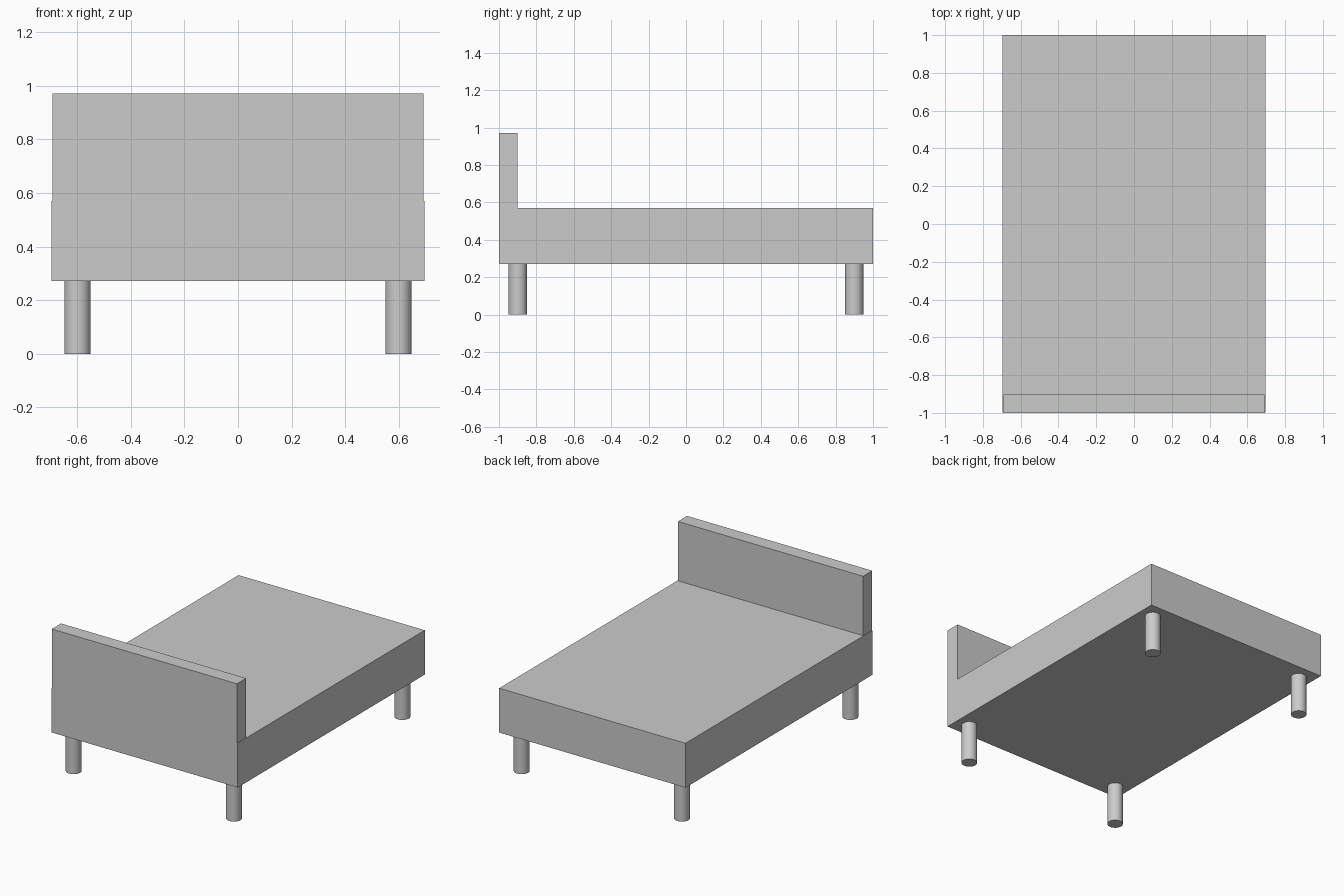
import bpy

if "Cube" in bpy.data.objects:
    bpy.data.objects.remove(bpy.data.objects["Cube"])


def box(name, x, y, z):
    """Box from (min, max) ranges on each axis."""
    bpy.ops.mesh.primitive_cube_add(
        size=1, location=[(a + b) / 2 for a, b in (x, y, z)])
    ob = bpy.context.object
    ob.name = name
    ob.scale = [b - a for a, b in (x, y, z)]
    bpy.ops.object.transform_apply(location=False, rotation=False, scale=True)
    return ob


# Mattress base
box("mattress", (-0.696, 0.696), (-0.997, 1.0), (0.271, 0.571))

# Headboard, slightly narrower and just proud of the base
box("headboard", (-0.692, 0.692), (-1.0, -0.902), (0.274, 0.972))

# Four round legs
LEG_HEIGHT = 0.272
for y_name, y in (("front", -0.899), ("back", 0.899)):
    for x_name, x in (("left", -0.599), ("right", 0.599)):
        bpy.ops.mesh.primitive_cylinder_add(
            vertices=32, radius=0.049, depth=LEG_HEIGHT,
            location=(x, y, LEG_HEIGHT / 2))
        bpy.context.object.name = f"{y_name}_{x_name}_leg"
        bpy.ops.object.shade_smooth_by_angle()
